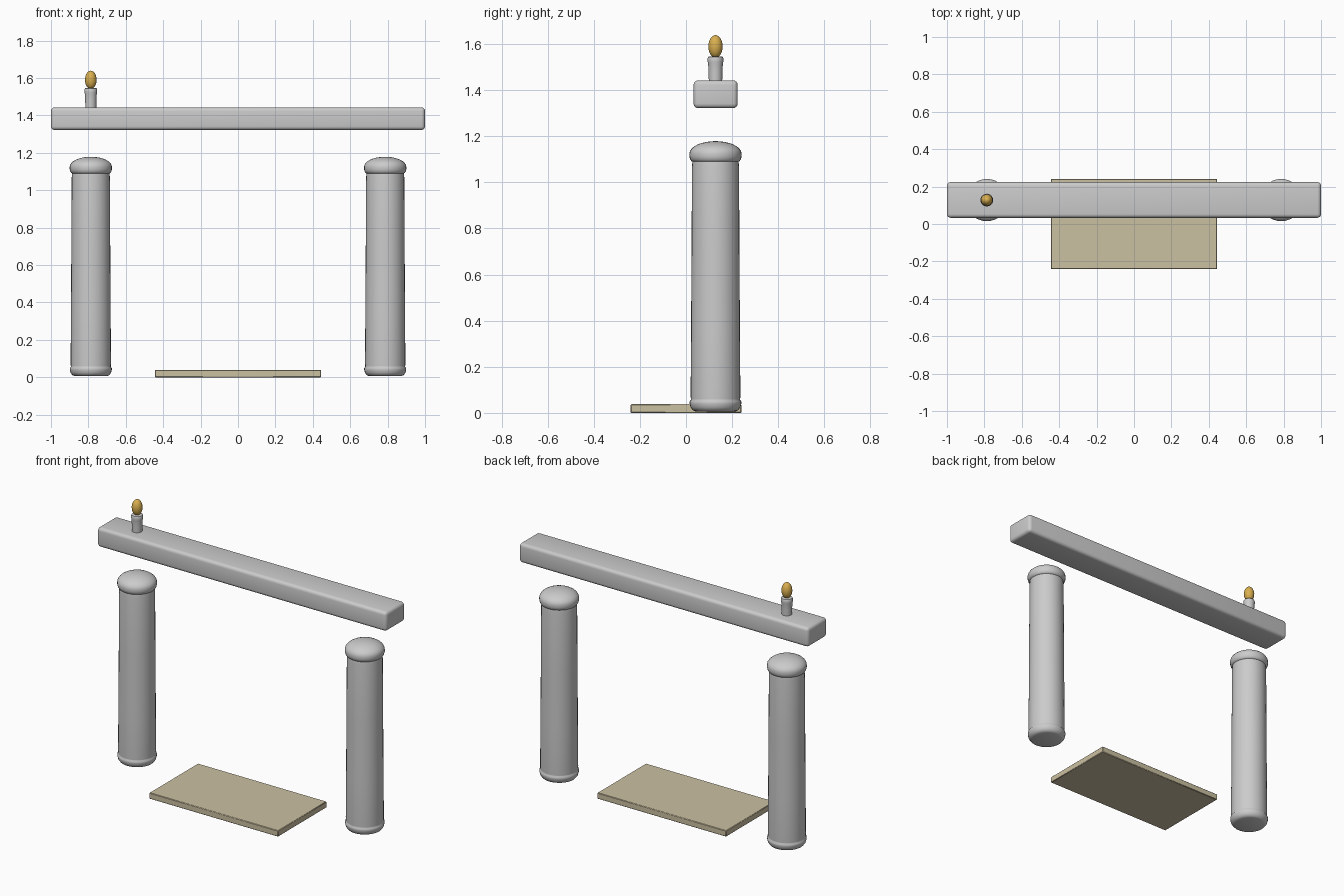
import bpy, bmesh, math

if "Cube" in bpy.data.objects:
    bpy.data.objects.remove(bpy.data.objects["Cube"])

Y = 0.128  # depth line shared by pillars, beam and candle


def finish(bm, name, loc=(0, 0, 0), color=None, angle=40):
    bmesh.ops.recalc_face_normals(bm, faces=bm.faces)
    me = bpy.data.meshes.new(name)
    bm.to_mesh(me)
    bm.free()
    ob = bpy.data.objects.new(name, me)
    ob.location = loc
    bpy.context.collection.objects.link(ob)
    if color:
        mat = bpy.data.materials.new(name + "_colour")
        mat.diffuse_color = (*color, 1)
        mat.use_nodes = True
        mat.node_tree.nodes["Principled BSDF"].inputs["Base Color"].default_value = mat.diffuse_color
        me.materials.append(mat)
    bpy.ops.object.select_all(action='DESELECT')
    ob.select_set(True)
    bpy.context.view_layer.objects.active = ob
    bpy.ops.object.shade_smooth_by_angle(angle=math.radians(angle))
    return ob


def lathe(name, profile, loc, color=None, steps=32):
    """Spin an (r, z) profile that starts and ends on the axis."""
    bm = bmesh.new()
    vs = [bm.verts.new((r, 0, z)) for r, z in profile]
    es = [bm.edges.new(p) for p in zip(vs, vs[1:])]
    bmesh.ops.spin(bm, geom=vs + es, cent=(0, 0, 0), axis=(0, 0, 1),
                   angle=math.tau, steps=steps, use_merge=True)
    bmesh.ops.remove_doubles(bm, verts=bm.verts, dist=1e-5)
    return finish(bm, name, loc, color)


def box(name, lo, hi, bevel, segments, color=None):
    bm = bmesh.new()
    bmesh.ops.create_cube(bm, size=1)
    for v in bm.verts:
        v.co = [a + (c + 0.5) * (b - a) for a, b, c in zip(lo, hi, v.co)]
    bmesh.ops.bevel(bm, geom=bm.edges[:], offset=bevel, segments=segments,
                    profile=0.5, affect='EDGES')
    return finish(bm, name, color=color)


# Pillars: rounded foot, tapered shaft, domed cap
base = [(0, 0.006), (0.085, 0.006), (0.098, 0.011), (0.108, 0.024),
        (0.112, 0.04), (0.112, 0.05), (0.107, 0.056)]
shaft = [(0.107, 0.06), (0.108, 0.075), (0.106, 0.35), (0.104, 0.7), (0.102, 1.07),
         (0.1, 1.09), (0.104, 1.092), (0.11, 1.1), (0.113, 1.112), (0.113, 1.125)]
dome = [(0.113 * math.cos(t * math.pi / 16), 1.125 + 0.054 * math.sin(t * math.pi / 16))
        for t in range(1, 8)] + [(0, 1.179)]
for side, x in (("left", -0.787), ("right", 0.787)):
    lathe(side + "_pillar", base + shaft + dome, (x, Y, 0))

# Floating lintel
box("lintel", (-1, 0.033, 1.322), (1, 0.224, 1.443), 0.02, 4)

# Floor slab
box("floor_slab", (-0.445, -0.24, 0), (0.445, 0.24, 0.038), 0.003, 1, (0.6, 0.53, 0.36))

# Candle and flame
lathe("candle", [(0, 1.435), (0.029, 1.435), (0.03, 1.48), (0.032, 1.515), (0.034, 1.525),
                 (0.034, 1.538), (0.031, 1.545), (0.026, 1.547), (0, 1.547)], (-0.787, Y, 0))
flame = [(0.031 * math.sin(t * math.pi / 14), 1.59 - 0.049 * math.cos(t * math.pi / 14))
         for t in range(1, 14)]
lathe("flame", [(0, 1.541)] + flame + [(0, 1.639)], (-0.787, Y, 0), (0.7, 0.43, 0.08), 24)
